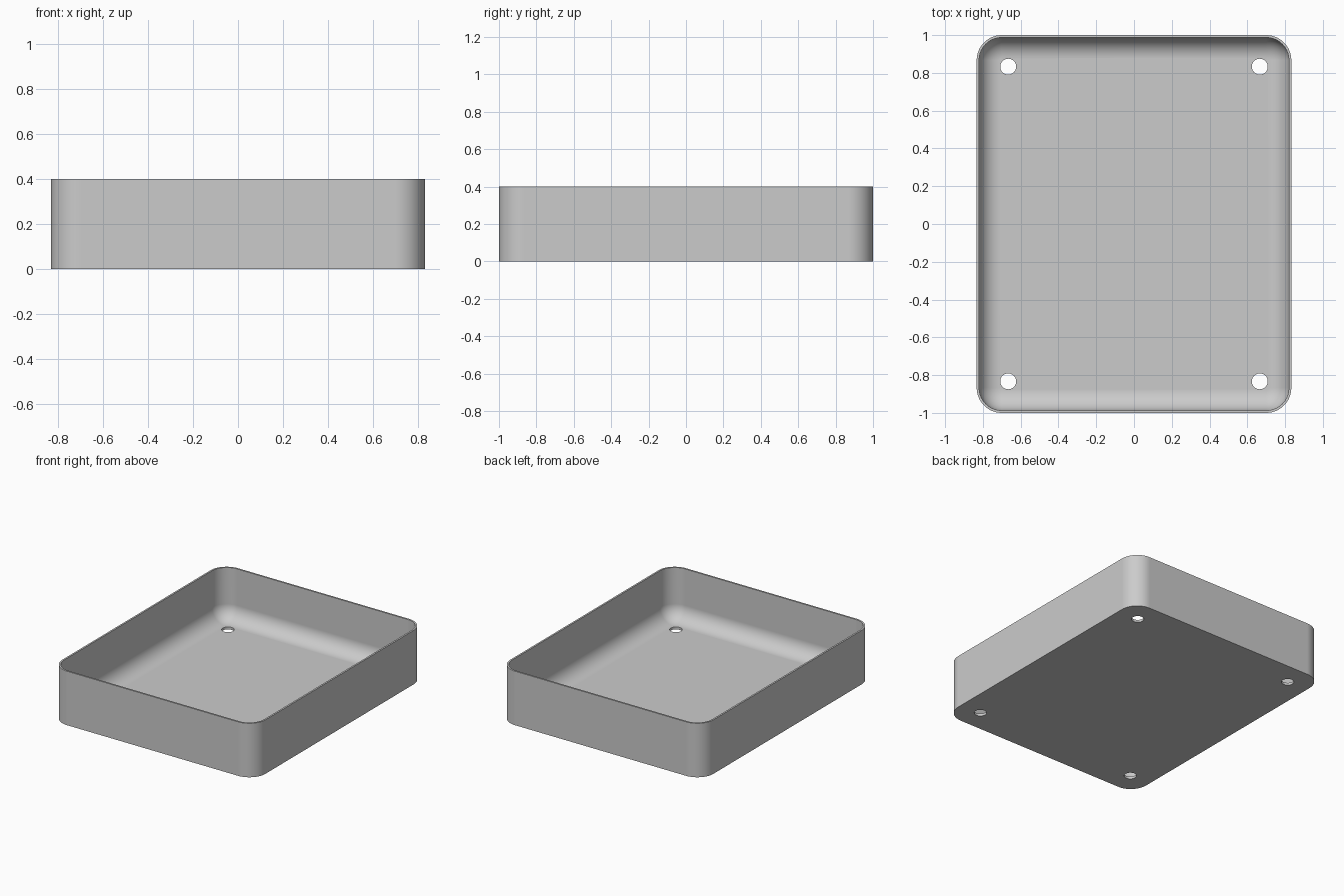
import bpy, bmesh
from math import sin, cos, pi

if "Cube" in bpy.data.objects:
    bpy.data.objects.remove(bpy.data.objects["Cube"])

HALF_X, HALF_Y, HEIGHT = 0.833, 1.0, 0.4
CORNER, WALL, FLOOR, FILLET = 0.133, 0.013, 0.018, 0.112
HOLE_INSET, HOLE_RADIUS = 0.167, 0.042
CORNER_STEPS, FILLET_STEPS = 14, 14

grey = bpy.data.materials.new("plain grey")
grey.use_nodes = True
colour = (0.6, 0.6, 0.6, 1)
grey.diffuse_color = colour
grey.node_tree.nodes["Principled BSDF"].inputs["Base Color"].default_value = colour


def ring(bm, inset, z):
    """Rounded rectangle of vertices, set in from the outer outline."""
    radius = CORNER - inset
    verts = []
    for quarter, (sx, sy) in enumerate([(1, 1), (-1, 1), (-1, -1), (1, -1)]):
        for i in range(CORNER_STEPS + 1):
            a = (quarter + i / CORNER_STEPS) * pi / 2
            verts.append(bm.verts.new((sx * (HALF_X - CORNER) + radius * cos(a),
                                       sy * (HALF_Y - CORNER) + radius * sin(a), z)))
    return verts


# Tray shell: outer wall, thin rim, inner wall, filleted floor
profile = [(0, 0), (0, HEIGHT), (WALL, HEIGHT)]
for i in range(FILLET_STEPS + 1):
    a = i / FILLET_STEPS * pi / 2
    profile.append((WALL + FILLET * (1 - cos(a)), FLOOR + FILLET * (1 - sin(a))))

bm = bmesh.new()
rings = [ring(bm, inset, z) for inset, z in profile]
for low, high in zip(rings, rings[1:]):
    for i in range(len(low)):
        j = (i + 1) % len(low)
        bm.faces.new((low[i], low[j], high[j], high[i]))
bm.faces.new(rings[-1])
bm.faces.new(rings[0][::-1])
bmesh.ops.recalc_face_normals(bm, faces=bm.faces)
mesh = bpy.data.meshes.new("tray")
bm.to_mesh(mesh)
bm.free()
mesh.materials.append(grey)
tray = bpy.data.objects.new("tray", mesh)
bpy.context.collection.objects.link(tray)
bpy.ops.object.select_all(action='DESELECT')

# Four round holes through the floor
for sx in (-1, 1):
    for sy in (-1, 1):
        bpy.ops.mesh.primitive_cylinder_add(
            vertices=40, radius=HOLE_RADIUS, depth=0.2,
            location=(sx * (HALF_X - HOLE_INSET), sy * (HALF_Y - HOLE_INSET), 0))
        cutter = bpy.context.object
        cutter.name = "hole_cutter"
        cutter.hide_render = True
        cutter.data.materials.append(grey)
        cut = tray.modifiers.new("floor hole", 'BOOLEAN')
        cut.operation, cut.solver, cut.object = 'DIFFERENCE', 'EXACT', cutter
        cutter.select_set(False)
        tray.select_set(True)
        bpy.context.view_layer.objects.active = tray
        bpy.ops.object.modifier_apply(modifier=cut.name)
        bpy.data.objects.remove(cutter)

# Smooth corners and fillet, crisp rim and holes
tray.select_set(True)
bpy.context.view_layer.objects.active = tray
bpy.ops.object.shade_smooth_by_angle(angle=pi / 6)
weighted = tray.modifiers.new("flat floor shading", 'WEIGHTED_NORMAL')
weighted.keep_sharp = True
